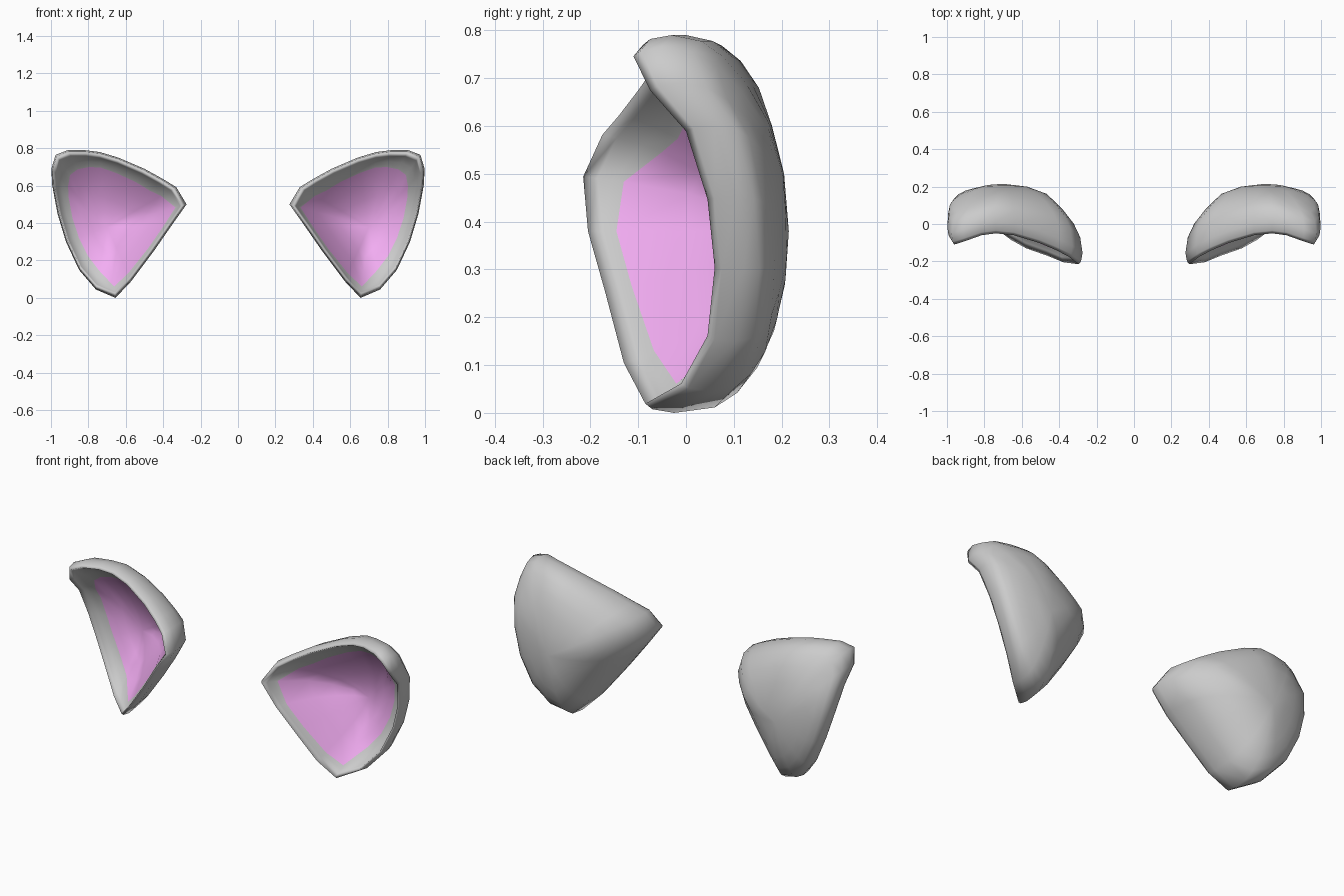
import bpy, bmesh, math
from mathutils import Vector

if "Cube" in bpy.data.objects:
    bpy.data.objects.remove(bpy.data.objects["Cube"])

# Rim outline of the right ear: x, z, depth of front lip, inset of coloured lining
RIM = [
    (.275, .50, -.215, .14), (.33, .592, -.175, .22), (.40, .635, -.14, .24),
    (.50, .69, -.10, .23), (.64, .75, -.06, .22), (.74, .78, -.05, .21),
    (.82, .79, -.06, .22), (.91, .79, -.09, .25),
    (.975, .765, -.11, .28), (.998, .69, -.075, .30), (.993, .60, 0, .30),
    (.965, .45, .045, .30), (.92, .30, .06, .31), (.85, .15, .045, .32),
    (.76, .045, -.01, .30), (.655, 0, -.085, .16), (.57, .09, -.13, .14),
    (.45, .25, -.17, .12), (.36, .38, -.205, .12),
]
CX, CZ = .70, .38
BACK_Y, FLOOR_Y = .215, .155
LIP = .08


def inset(p, t, y):
    return Vector((p[0] + (CX - p[0]) * t, y, p[1] + (CZ - p[1]) * t))


def lower_inner(p):
    return p[0] < .66 and p[1] < .45


def back_point(p, t):
    y0 = p[2] + .08
    # Outer side and inner corner are rounder, the lower inner edge fuller
    power = .6 if p[0] > .8 or p[0] < .3 else .43 if lower_inner(p) else .5
    return inset(p, t, y0 + (BACK_Y - y0) * (1 - (1 - t) ** 2) ** power)


def cup_point(p, t):
    y0 = p[2] + .03
    s = (t - LIP) / (1 - LIP)
    power = .9 if lower_inner(p) else .8
    return inset(p, t, y0 + (FLOOR_Y - y0) * math.sin(math.pi / 2 * s) ** power)


pink = bpy.data.materials.new("pink_lining")
pink.diffuse_color = (.9, .42, .9, 1)
pink.use_nodes = True
pink.node_tree.nodes["Principled BSDF"].inputs["Base Color"].default_value = pink.diffuse_color

# Rings from the back dome, over the lip, down into the cup
rows = [[back_point(p, t) for p in RIM] for t in (.7, .45, .25, .11, .03)]
rows.append([inset(p, 0, p[2] + .06) for p in RIM])
rows.append([inset(p, .02, p[2] + .015) for p in RIM])
rows.append([inset(p, .05, p[2]) for p in RIM])
rows.append([cup_point(p, LIP) for p in RIM])
rows.append([cup_point(p, (LIP + p[3]) / 2) for p in RIM])
rows.append([cup_point(p, p[3]) for p in RIM])
pink_start = len(rows) - 1
for f in (.25, .5, .75):
    rows.append([cup_point(p, p[3] + (1 - p[3]) * f) for p in RIM])

# Soften the spokes of the dome and floor by averaging depth around each ring
n = len(RIM)
for row in rows[:2] + rows[pink_start + 1:]:
    for _ in range(3):
        ys = [v.y for v in row]
        for i, v in enumerate(row):
            v.y = (ys[i - 1] + 2 * ys[i] + ys[(i + 1) % n]) / 4

bm = bmesh.new()
rings = [[bm.verts.new(v) for v in row] for row in rows]
for k, (a, b) in enumerate(zip(rings, rings[1:])):
    for i in range(n):
        j = (i + 1) % n
        face = bm.faces.new((a[i], a[j], b[j], b[i]))
        face.material_index = int(k >= pink_start)

# Close the dome and the cup floor
for ring, y, mat in ((rings[0], BACK_Y, 0), (rings[-1], FLOOR_Y, 1)):
    pole = bm.verts.new((CX, y, CZ))
    for i in range(n):
        bm.faces.new((ring[i], ring[(i + 1) % n], pole)).material_index = mat
bmesh.ops.recalc_face_normals(bm, faces=bm.faces[:])
for f in bm.faces:
    f.smooth = True

mesh = bpy.data.meshes.new("ears")
bm.to_mesh(mesh)
bm.free()
mesh.materials.append(None)
mesh.materials.append(pink)
ears = bpy.data.objects.new("ears", mesh)
bpy.context.collection.objects.link(ears)

# Left ear is the mirror image
ears.modifiers.new("mirror", 'MIRROR').use_axis = (True, False, False)
